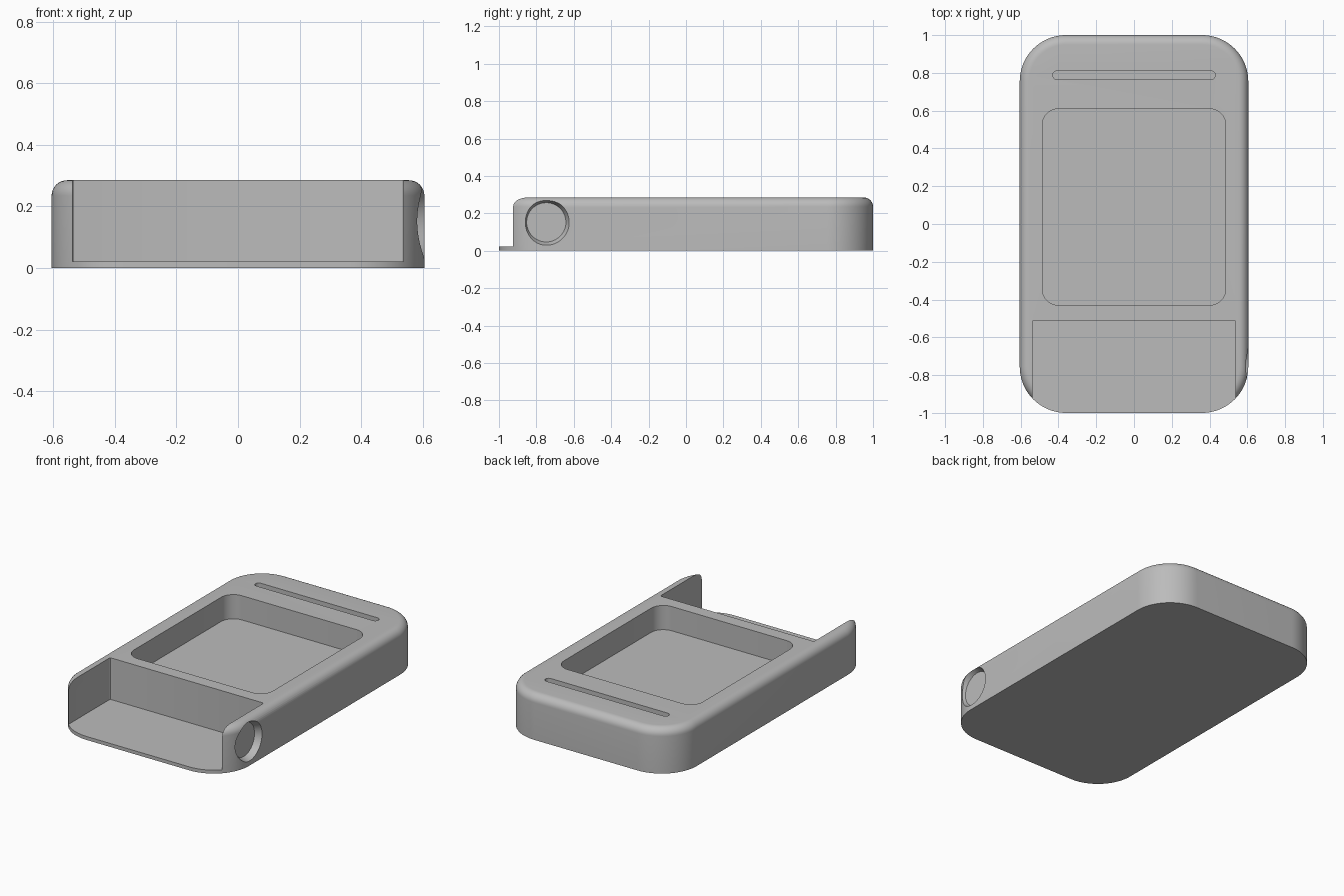
import bpy, bmesh, math
from mathutils import Matrix

cube = bpy.data.objects.get("Cube")
if cube:
    bpy.data.objects.remove(cube, do_unlink=True)

grey = bpy.data.materials.new("plain grey")
grey.use_nodes = True
colour = (0.5, 0.5, 0.5, 1)
grey.diffuse_color = colour
grey.node_tree.nodes["Principled BSDF"].inputs["Base Color"].default_value = colour


def rounded_rect(hx, hy, r, steps):
    """Outline of a rounded rectangle, counter-clockwise."""
    pts = []
    for i, (sx, sy) in enumerate(((1, 1), (-1, 1), (-1, -1), (1, -1))):
        for s in range(steps + 1):
            a = math.pi / 2 * (i + s / steps)
            pts.append((sx * (hx - r) + r * math.cos(a), sy * (hy - r) + r * math.sin(a)))
    return pts


def loft(name, rings):
    """Closed solid through a stack of (outline, z) rings."""
    bm = bmesh.new()
    loops = [[bm.verts.new((x, y, z)) for x, y in outline] for outline, z in rings]
    n = len(loops[0])
    for low, high in zip(loops, loops[1:]):
        for i in range(n):
            j = (i + 1) % n
            bm.faces.new((low[i], low[j], high[j], high[i]))
    bm.faces.new(loops[0][::-1])
    bm.faces.new(loops[-1])
    mesh = bpy.data.meshes.new(name)
    bm.to_mesh(mesh)
    bm.free()
    mesh.materials.append(grey)
    ob = bpy.data.objects.new(name, mesh)
    bpy.context.collection.objects.link(ob)
    return ob


def slab(name, hx, hy, r, y, z0, z1, steps=10):
    """Upright rounded prism used as a cutter."""
    outline = [(px, py + y) for px, py in rounded_rect(hx, hy, r, steps)]
    return loft(name, [(outline, z0), (outline, z1)])


HX, HY, H, CORNER, FILLET = 0.605, 1.0, 0.285, 0.245, 0.05

# Case: rounded block with a filleted top rim
rings = [(rounded_rect(HX, HY, CORNER, 20), 0)]
for k in range(9):
    a = math.pi / 2 * k / 8
    inset = FILLET * (1 - math.cos(a))
    rings.append((rounded_rect(HX - inset, HY - inset, CORNER - inset, 20),
                  H - FILLET + FILLET * math.sin(a)))
case = loft("case", rings)

# Recesses: screen pocket, narrow slot, open front bay
cutters = [
    slab("screen_pocket_cutter", 0.485, 0.52, 0.085, 0.09, 0.132, 0.4),
    slab("slot_cutter", 0.43, 0.0225, 0.022, 0.788, 0.235, 0.4),
    slab("front_bay_cutter", 0.537, 0.4, 0.008, -0.91, 0.022, 0.4, 3),
]

# Tapered round dimple in the side wall
circle = [(math.cos(t * math.tau / 64), math.sin(t * math.tau / 64)) for t in range(64)]
dimple = loft("side_dimple_cutter", [
    ([(r * x, r * y) for x, y in circle], z) for r, z in ((0.105, 0), (0.123, 0.041), (0.123, 0.1))])
dimple.data.transform(Matrix.Translation((0.565, -0.747, 0.152)) @ Matrix.Rotation(math.pi / 2, 4, 'Y'))
cutters.append(dimple)

bpy.context.view_layer.objects.active = case
case.select_set(True)
for cutter in cutters:
    cutter.hide_render = True
    mod = case.modifiers.new(cutter.name, 'BOOLEAN')
    mod.operation = 'DIFFERENCE'
    mod.solver = 'EXACT'
    mod.object = cutter
    bpy.ops.object.modifier_apply(modifier=mod.name)
    bpy.data.objects.remove(cutter, do_unlink=True)

bpy.ops.object.shade_smooth_by_angle(angle=math.radians(30))
